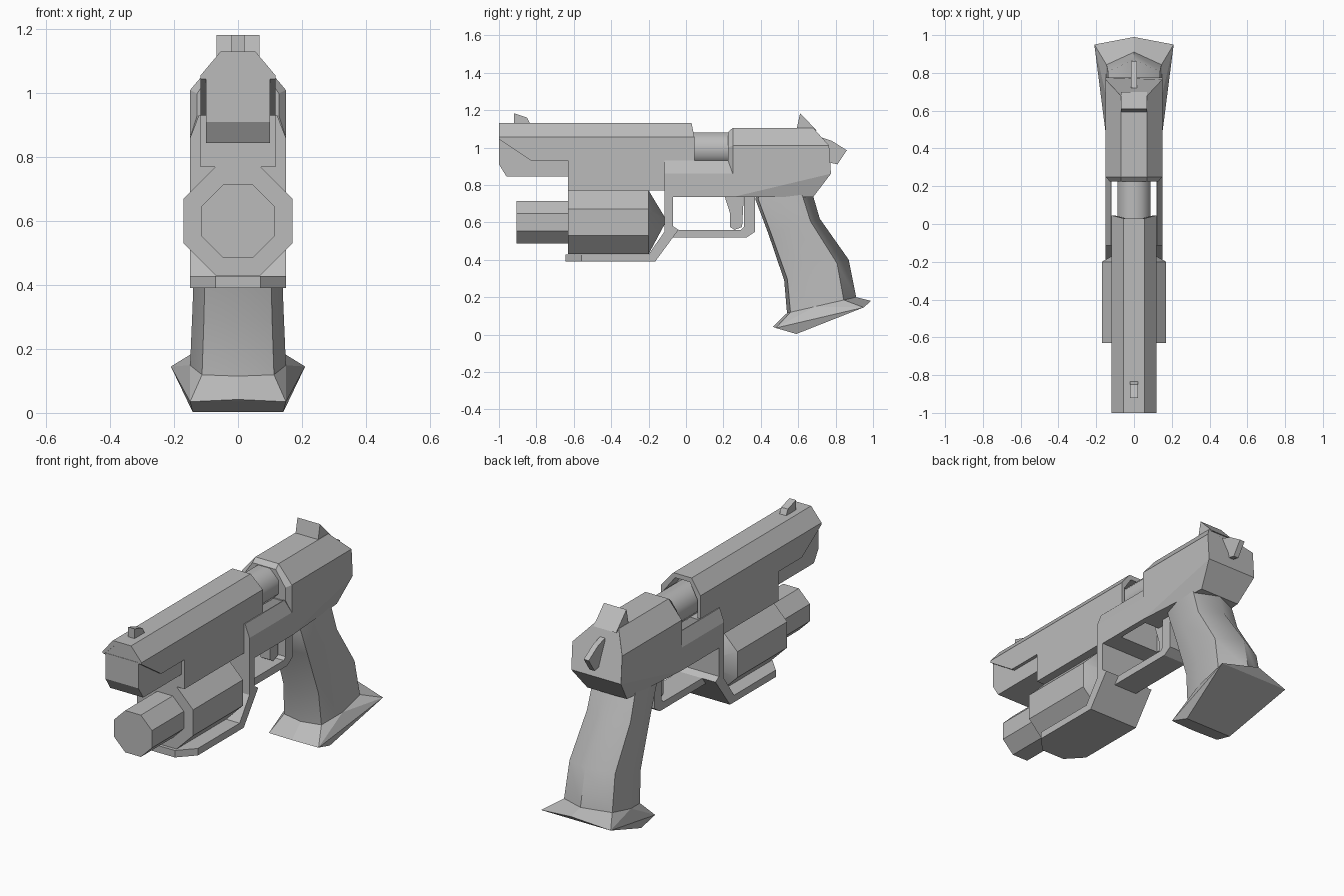
import bpy, bmesh, math
from mathutils import Vector

if "Cube" in bpy.data.objects:
    bpy.data.objects.remove(bpy.data.objects["Cube"])

grey = bpy.data.materials.new("gunmetal_grey")
grey.diffuse_color = (0.5, 0.5, 0.5, 1)
grey.use_nodes = True
grey.node_tree.nodes["Principled BSDF"].inputs["Base Color"].default_value = grey.diffuse_color


def finish(name, bm, smooth=0):
    bmesh.ops.recalc_face_normals(bm, faces=bm.faces)
    me = bpy.data.meshes.new(name)
    bm.to_mesh(me)
    bm.free()
    ob = bpy.data.objects.new(name, me)
    bpy.context.collection.objects.link(ob)
    me.materials.append(grey)
    if smooth:
        bpy.context.view_layer.objects.active = ob
        ob.select_set(True)
        bpy.ops.object.shade_smooth_by_angle(angle=math.radians(smooth))
        ob.select_set(False)
    return ob


def loft(name, rings, smooth=0):
    """Skin a list of closed rings and cap both ends."""
    bm = bmesh.new()
    vs = [[bm.verts.new(p) for p in r] for r in rings]
    n = len(rings[0])
    for a, b in zip(vs, vs[1:]):
        for i in range(n):
            j = (i + 1) % n
            bm.faces.new((a[i], a[j], b[j], b[i]))
    bm.faces.new(vs[0])
    bm.faces.new(vs[-1])
    return finish(name, bm, smooth)


def side_plate(name, yz, half, x=0):
    """Side outline extruded across the width."""
    return loft(name, [[(x + s * half, y, z) for y, z in yz] for s in (-1, 1)])


def mirror_x(pts):
    """Complete a half section that runs from the top to the bottom."""
    return pts + [(-x, z) for x, z in reversed(pts)]


def bar(name, xz, y0, y1):
    """Front outline extruded along the length."""
    return loft(name, [[(x, y, z) for x, z in xz] for y in (y0, y1)])


def octagon(r, y, cz):
    k = r / math.cos(math.pi / 8)
    return [(k * math.cos((i + .5) * math.pi / 4), y,
             cz + k * math.sin((i + .5) * math.pi / 4)) for i in range(8)]


def hull(name, pts):
    bm = bmesh.new()
    for p in pts:
        bm.verts.new(p)
    bmesh.ops.convex_hull(bm, input=bm.verts)
    bmesh.ops.dissolve_limit(bm, angle_limit=0.03, verts=bm.verts, edges=bm.edges)
    return finish(name, bm)


# Slide shell: thin inverted channel, cut back diagonally at the muzzle
def shell(y_top, y_side, bottom):
    half = [(.055, 1.13, y_top), (.118, 1.055, y_side), (.118, bottom, y_side)]
    inner = [(.10, bottom, y_side), (.10, min(1.05, bottom + .1), y_side), (.045, 1.105, y_top)]
    h = half + inner
    return [(x, y, z) for x, z, y in h] + [(-x, y, z) for x, z, y in reversed(h)]


def ordered(ring):
    # outer run left to right, then the inner run back
    r, l = ring[:6], ring[6:][::-1]
    return [l[2], l[1], l[0], r[0], r[1], r[2], r[3], r[4], r[5], l[5], l[4], l[3]]


loft("slide_shell", [ordered(shell(-1, -1, 1.045)), ordered(shell(-.83, -.83, .93)),
                     ordered(shell(.03, .045, .93))])

# Slide core, muzzle block and lower body
bar("slide_core", mirror_x([(.045, 1.11), (.10, 1.05), (.10, .92)]), -.998, -.06)
side_plate("muzzle_block", [(-1, 1.05), (-1, .91), (-.96, .845), (-.6, .845), (-.6, 1.05)], .10)
side_plate("lower_body", [(-.63, .93), (-.63, .77), (-.08, .77), (-.08, .93)], .118)
side_plate("front_sight", [(-.92, 1.12), (-.92, 1.183), (-.85, 1.16), (-.83, 1.12)], .02)

# Exposed barrel
loft("barrel", [octagon(.088, y, .992) for y in (-.1, .3)], 50)

# Frame: two side rails joined by floors in front of and behind the opening
for s, side in ((1, "right"), (-1, "left")):
    bar(side + "_rail", [(s * x, z) for x, z in
                         ((.118, .93), (.123, .93), (.15, .86), (.15, .735), (.118, .735))], -.115, .27)
for name, y0, y1, top in (("front_floor", -.115, .04, .92), ("rear_floor", .23, .30, .92)):
    side_plate(name, [(y0, .735), (y1, .735), (y1, top), (y0, top)], .119)

# Rear receiver with bevelled front and back
def receiver(y_top, y_mid, y_low, k=0, low=.86):
    h = [(.07, y_top, 1.105 - k), (.15 - k, y_mid, 1.01 - k * .5), (.15 - k, y_low, low)]
    return h + [(-x, y, z) for x, y, z in reversed(h)]


loft("receiver", [receiver(.225, .225, .225, .022, .93), receiver(.25, .25, .25),
                  receiver(.68, .765, .775)])

# Receiver underside narrowing towards the grip
hull("receiver_underside", [(s * x, y, z) for s in (1, -1) for x, y, z in
     ((.15, .25, .86), (.15, .775, .86), (.15, .25, .735), (.125, .42, .735), (.12, .68, .735))])

# Rear sight and hammer
side_plate("rear_sight", [(.59, 1.09), (.61, 1.183), (.70, 1.09)], .068)
side_plate("hammer", [(.72, 1.055), (.78, 1.035), (.86, .985), (.81, .91), (.72, .93)], .015)

# Under-barrel lamp
loft("lamp_body", [octagon(.17, -.63, .60), octagon(.17, -.2, .60), octagon(.012, -.11, .61)], 40)
loft("lamp_head", [octagon(.114, -.905, .60), octagon(.114, -.62, .60)])

# Lamp support plate with clipped front corners, and the strut up to the frame
plan = [(.07, -.645), (.15, -.56), (.15, -.17)]
plan = mirror_x(plan)
loft("lamp_plate", [[(x, y, z) for x, y in plan] for z in (.39, .428)])
side_plate("lamp_strut", [(-.20, .428), (-.20, .39), (-.165, .39), (-.04, .56), (-.07, .58),
                          (-.07, .74), (-.115, .74), (-.115, .55)], .15)

# Trigger guard and trigger
side_plate("trigger_guard", [(-.075, .52), (.325, .52), (.37, .55), (.37, .75), (.31, .75),
                             (.31, .575), (.295, .56), (-.05, .56)], .07)
side_plate("trigger", [(.20, .76), (.235, .65), (.235, .575), (.26, .56), (.30, .575), (.31, .76)], .03)

# Grip: rings of front y, front z, back y, back z, half width
SECTION = [(0, 0), (.75, .05), (1, .4), (.97, .82), (0, 1), (-.97, .82), (-1, .4), (-.75, .05)]


def grip_ring(yf, zf, yb, zb, w):
    return [(x * w, yf + (yb - yf) * t, zf + (zb - zf) * t) for x, t in SECTION]


rings = [grip_ring(*r) for r in ((.40, .80, .63, .80, .13), (.37, .725, .68, .74, .132),
                                 (.44, .54, .715, .62, .135), (.525, .29, .87, .40, .142),
                                 (.54, .115, .91, .20, .15))]
loft("grip", rings, 50)

# Flared grip base
rim = [(0, .465, .042)] + [(s * x, y, z) for s in (1, -1) for x, y, z in
                           ((.15, .48, .035), (.21, .95, .145), (.142, .59, .003))] + [(0, .99, .18)]
hull("grip_base", rings[-1] + rim)
